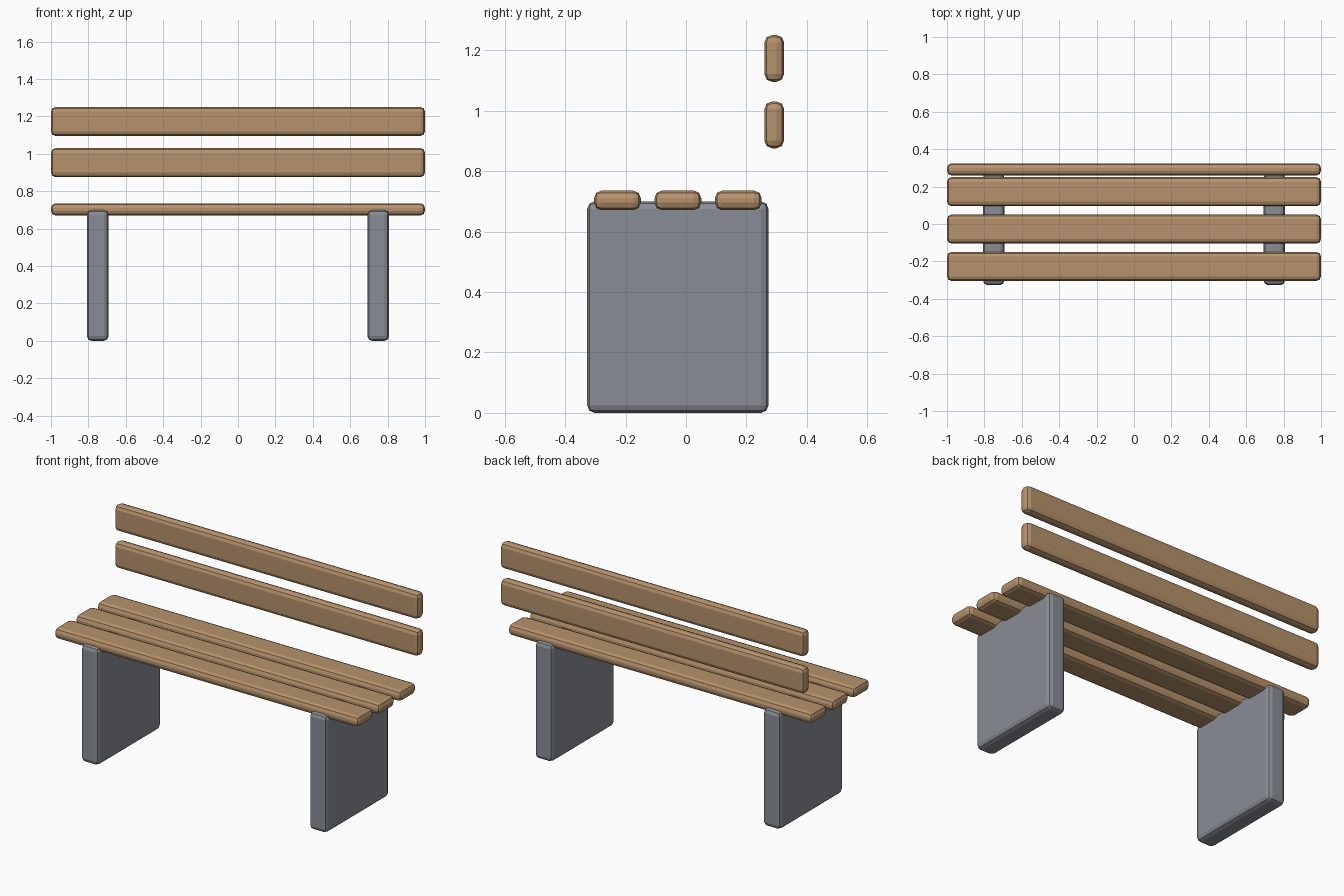
import bpy

cube = bpy.data.objects.get("Cube")
if cube:
    bpy.data.objects.remove(cube, do_unlink=True)


def material(name, rgb):
    mat = bpy.data.materials.new(name)
    mat.use_nodes = True
    color = (*rgb, 1)
    mat.diffuse_color = color
    mat.node_tree.nodes["Principled BSDF"].inputs["Base Color"].default_value = color
    return mat


wood = material("warm wood", (0.47, 0.29, 0.15))
stone = material("grey concrete", (0.25, 0.27, 0.30))


def rounded_box(name, center, size, mat, bevel=0.025):
    bpy.ops.mesh.primitive_cube_add(size=1, location=center)
    obj = bpy.context.object
    obj.name = name
    obj.scale = size
    bpy.ops.object.transform_apply(location=False, rotation=False, scale=True)
    obj.data.materials.append(mat)
    mod = obj.modifiers.new("Rounded edges", 'BEVEL')
    mod.width = bevel
    mod.segments = 2
    return obj


# Slab legs
for side, x in (("left", 0.75), ("right", -0.75)):
    rounded_box(f"{side}_leg", (x, -0.027, 0.35), (0.115, 0.6, 0.7), stone)

# Seat slats, front to back
for name, y in (("front", -0.227), ("middle", -0.027), ("rear", 0.173)):
    rounded_box(f"{name}_seat_slat", (0, y, 0.703), (2, 0.155, 0.065), wood)

# Backrest slats
for name, z in (("lower", 0.953), ("upper", 1.173)):
    rounded_box(f"{name}_back_slat", (0, 0.292, z), (2, 0.065, 0.155), wood)
